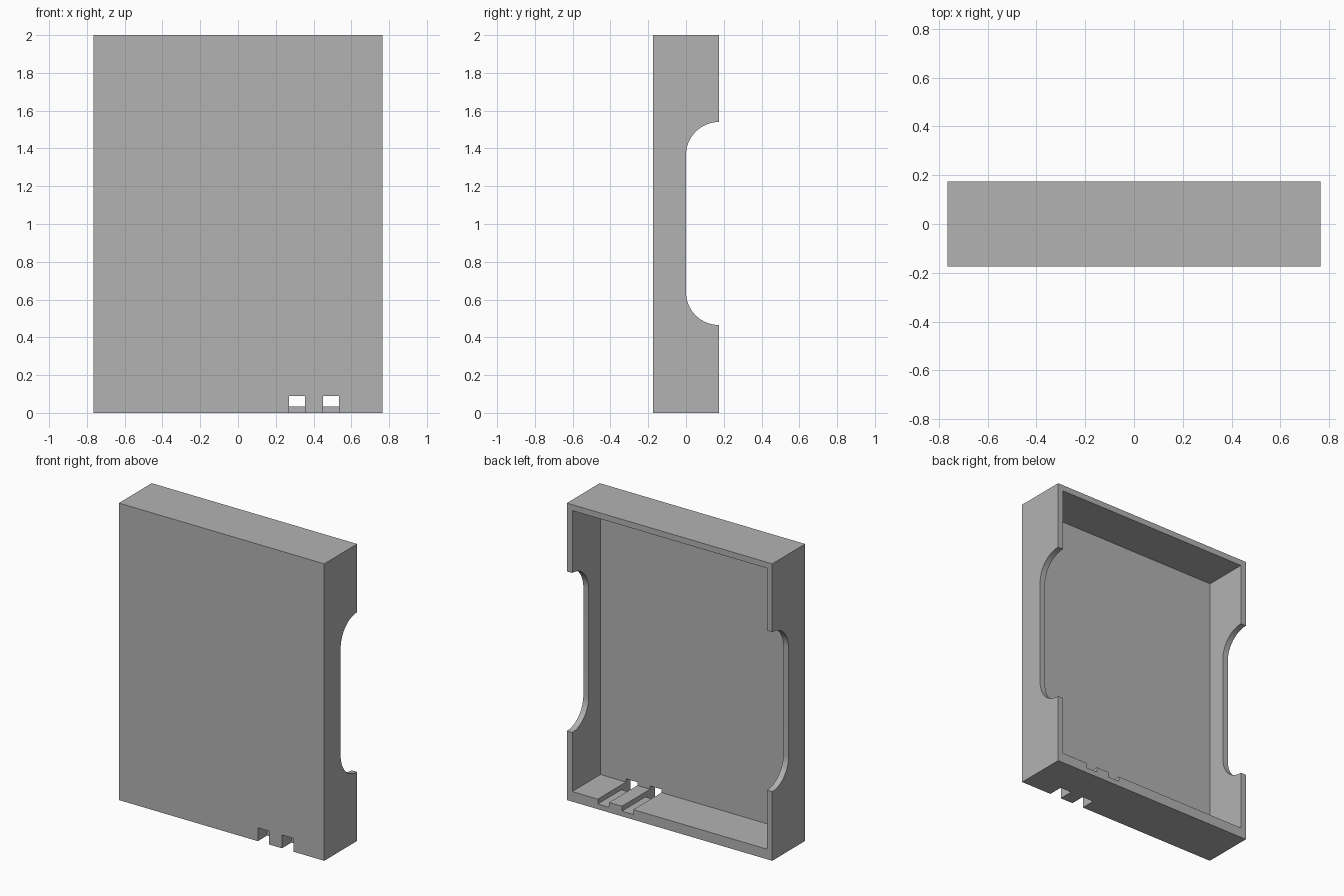
import bpy
import bmesh
from math import cos, sin, pi

cube = bpy.data.objects.get("Cube")
if cube:
    bpy.data.objects.remove(cube, do_unlink=True)

W, D, H = 0.765, 0.175, 2.0        # half width, half depth, height
SIDE, PLATE, TOP, BASE = 0.04, 0.05, 0.04, 0.068

grey = bpy.data.materials.new("mid_grey")
grey.use_nodes = True
colour = (0.45, 0.45, 0.45, 1)
grey.diffuse_color = colour
grey.node_tree.nodes["Principled BSDF"].inputs["Base Color"].default_value = colour


def prism(name, profile, x0, x1):
    """Extrude a (y, z) profile from x0 to x1."""
    bm = bmesh.new()
    face = bm.faces.new([bm.verts.new((x0, y, z)) for y, z in profile])
    out = bmesh.ops.extrude_face_region(bm, geom=[face])
    verts = [v for v in out["geom"] if isinstance(v, bmesh.types.BMVert)]
    bmesh.ops.translate(bm, verts=verts, vec=(x1 - x0, 0, 0))
    bmesh.ops.recalc_face_normals(bm, faces=bm.faces)
    mesh = bpy.data.meshes.new(name)
    bm.to_mesh(mesh)
    bm.free()
    mesh.materials.append(grey)
    obj = bpy.data.objects.new(name, mesh)
    bpy.context.collection.objects.link(obj)
    return obj


def box(name, x, y, z):
    profile = [(y[0], z[0]), (y[1], z[0]), (y[1], z[1]), (y[0], z[1])]
    return prism(name, profile, *x)


def carve(target, cutter):
    mod = target.modifiers.new("carve", "BOOLEAN")
    mod.operation = "DIFFERENCE"
    mod.solver = "EXACT"
    mod.object = cutter
    bpy.context.view_layer.objects.active = target
    bpy.ops.object.modifier_apply(modifier=mod.name)
    bpy.data.objects.remove(cutter, do_unlink=True)


# Hollow tray, open at the back
tray = box("tray", (-W, W), (-D, D), (0, H))
carve(tray, box("cavity", (-W + SIDE, W - SIDE), (-D + PLATE, 1), (BASE, H - TOP)))

# Finger cutouts with rounded corners through both side walls
R, LOW, HIGH, STEPS = D, 0.465, 1.54, 16
arc = [i * pi / 2 / STEPS for i in range(STEPS + 1)]
lower = [(D - R * sin(a), LOW + R - R * cos(a)) for a in arc]
upper = [(D - R * cos(a), HIGH - R + R * sin(a)) for a in arc]
carve(tray, prism("finger_cut", [(1, LOW)] + lower + upper + [(1, HIGH)], -1, 1))

# Two cable slots: open notch at the front, shallow groove to the back
for x in ((0.27, 0.355), (0.45, 0.535)):
    carve(tray, box("front_notch", x, (-1, -0.075), (-1, 0.09)))
    carve(tray, box("groove", x, (-0.1, 1), (0.035, 0.085)))

# Shade flat, with only the rounded corners smooth
bpy.context.view_layer.objects.active = tray
tray.select_set(True)
bpy.ops.object.shade_smooth_by_angle(angle=pi / 6)
